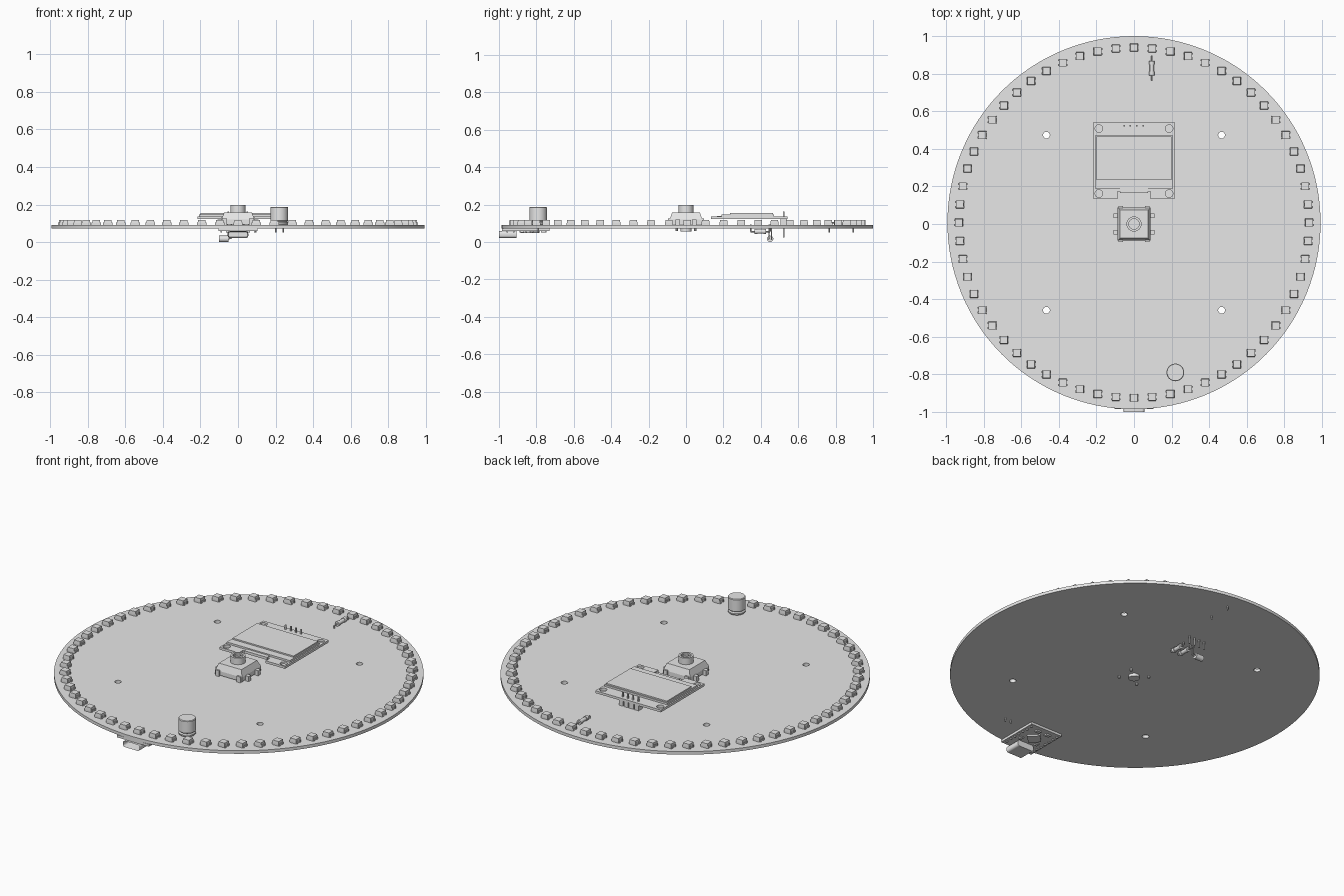
import bpy, bmesh, math
from mathutils import Vector, Matrix

cube = bpy.data.objects.get("Cube")
if cube:
    bpy.data.objects.remove(cube, do_unlink=True)

grey = bpy.data.materials.new("plain_grey")
grey.use_nodes = True
grey.diffuse_color = (0.8, 0.8, 0.8, 1)
grey.node_tree.nodes["Principled BSDF"].inputs["Base Color"].default_value = (0.8, 0.8, 0.8, 1)


def shade(ob):
    bpy.ops.object.select_all(action='DESELECT')
    ob.select_set(True)
    bpy.context.view_layer.objects.active = ob
    bpy.ops.object.shade_smooth_by_angle(angle=math.radians(35))


def finish(bm, name):
    bmesh.ops.recalc_face_normals(bm, faces=bm.faces)
    me = bpy.data.meshes.new(name)
    bm.to_mesh(me)
    bm.free()
    me.materials.append(grey)
    ob = bpy.data.objects.new(name, me)
    bpy.context.collection.objects.link(ob)
    shade(ob)
    return ob


def box(bm, lo, hi, taper=1.0, turn=0.0):
    """Box between two corners; the top may be narrowed, the box turned."""
    lo, hi = Vector(lo), Vector(hi)
    mid, size = (lo + hi) / 2, hi - lo
    verts = bmesh.ops.create_cube(bm, size=1)["verts"]
    rot = Matrix.Rotation(turn, 3, 'Z')
    for v in verts:
        k = taper if v.co.z > 0 else 1
        v.co = rot @ Vector((v.co.x * size.x * k, v.co.y * size.y * k, v.co.z * size.z)) + mid


def rod(bm, a, b, r, r2=None, sides=16):
    """Cylinder or cone from point a to point b."""
    a, b = Vector(a), Vector(b)
    d = b - a
    m = Matrix.Translation((a + b) / 2) @ d.to_track_quat('Z', 'Y').to_matrix().to_4x4()
    bmesh.ops.create_cone(bm, cap_ends=True, segments=sides, radius1=r,
                          radius2=r if r2 is None else r2, depth=d.length, matrix=m)


def lathe(bm, x, y, profile, sides=40):
    """Turned part from (radius, height) points."""
    pts = [bm.verts.new((x + r, y, z)) for r, z in profile]
    edges = [bm.edges.new(e) for e in zip(pts, pts[1:])]
    bmesh.ops.spin(bm, geom=pts + edges, cent=(x, y, 0), axis=(0, 0, 1),
                   angle=math.tau, steps=sides, use_duplicate=False)
    bmesh.ops.remove_doubles(bm, verts=bm.verts, dist=1e-5)


def circle(x, y, r, sides=24):
    return [(x + r * math.cos(i * math.tau / sides), y + r * math.sin(i * math.tau / sides))
            for i in range(sides)]


def plate(name, loops, z0, z1):
    """Flat plate: the first loop is the outline, the others are holes."""
    cu = bpy.data.curves.new(name, 'CURVE')
    cu.dimensions = '2D'
    cu.fill_mode = 'BOTH'
    cu.extrude = (z1 - z0) / 2
    for loop in loops:
        sp = cu.splines.new('POLY')
        sp.points.add(len(loop) - 1)
        for p, (x, y) in zip(sp.points, loop):
            p.co = (x, y, 0, 1)
        sp.use_cyclic_u = True
    cu.materials.append(grey)
    ob = bpy.data.objects.new(name, cu)
    bpy.context.collection.objects.link(ob)
    ob.location.z = (z0 + z1) / 2
    bpy.ops.object.select_all(action='DESELECT')
    ob.select_set(True)
    bpy.context.view_layer.objects.active = ob
    bpy.ops.object.convert(target='MESH')
    shade(bpy.context.object)


BOT, TOP, CY = 0.072, 0.09, 0.007

# round circuit board with four mounting holes
plate("round_board", [circle(0, CY, 0.993, 128)] +
      [circle(sx * 0.466, CY + sy * 0.466, 0.018) for sx in (-1, 1) for sy in (-1, 1)], BOT, TOP)

# ring of sixty light chips, all square to the axes
bm = bmesh.new()
for i in range(60):
    a = i * math.tau / 60
    x, y = 0.932 * math.sin(a), CY + 0.932 * math.cos(a)
    box(bm, (x - 0.021, y - 0.021, TOP), (x + 0.021, y + 0.021, 0.101))
    box(bm, (x - 0.021, y - 0.021, 0.101), (x + 0.021, y + 0.021, 0.117), taper=0.93)
    for sx in (-1, 1):
        for sy in (-1, 1):
            px, py = x + sx * 0.021, y + sy * 0.013
            box(bm, (px - 0.004, py - 0.005, TOP), (px + 0.004, py + 0.005, 0.104))
finish(bm, "light_ring")

# display module: notched carrier, glass, flex strip and header
plate("display_carrier",
      [[(-0.215, 0.133), (-0.088, 0.133), (-0.088, 0.172), (0.088, 0.172), (0.088, 0.133),
        (0.215, 0.133), (0.215, 0.543), (-0.215, 0.543)]] +
      [circle(sx * 0.187, y, 0.02) for sx in (-1, 1) for y in (0.162, 0.508)], 0.122, 0.136)
bm = bmesh.new()
box(bm, (-0.207, 0.19, 0.136), (0.207, 0.47, 0.147))
box(bm, (-0.2, 0.235, 0.147), (0.2, 0.465, 0.155))
finish(bm, "display_glass")
bm = bmesh.new()
box(bm, (-0.075, 0.165, 0.125), (0.075, 0.192, 0.14))
finish(bm, "display_flex")
bm = bmesh.new()
for i in range(4):
    x = -0.053 + i * 0.034
    box(bm, (x - 0.014, 0.505, TOP), (x + 0.014, 0.54, 0.122))
    box(bm, (x - 0.004, 0.518, 0.025), (x + 0.004, 0.526, 0.163))
finish(bm, "display_header")

# push button with legs, side clips and slotted round cap
bm = bmesh.new()
box(bm, (-0.088, -0.088, 0.095), (0.088, 0.088, 0.12))
box(bm, (-0.088, -0.088, 0.12), (0.088, 0.088, 0.158), taper=0.84)
for sx in (-1, 1):
    for sy in (-1, 1):
        box(bm, (sx * 0.07 - 0.012, sy * 0.09 - 0.006, TOP), (sx * 0.07 + 0.012, sy * 0.09 + 0.006, 0.125))
    for y in (-0.045, 0.045):
        box(bm, (sx * 0.097 - 0.012, y - 0.012, TOP), (sx * 0.097 + 0.012, y + 0.012, 0.12))
finish(bm, "button_body")
bm = bmesh.new()
lathe(bm, 0, 0, [(0, 0.158), (0.04, 0.158), (0.04, 0.197), (0.028, 0.197), (0.028, 0.185), (0, 0.185)])
box(bm, (-0.023, -0.005, 0.184), (0.023, 0.005, 0.192))
box(bm, (-0.005, -0.023, 0.184), (0.005, 0.023, 0.192))
finish(bm, "button_cap")
bm = bmesh.new()
rod(bm, (0, 0, 0.056), (0, 0, TOP), 0.03, sides=24)
for x, y in ((-0.06, 0.05), (0.06, 0.05), (-0.06, -0.05), (0.06, -0.05)):
    rod(bm, (x, y, 0.058), (x, y, 0.096), 0.007, sides=10)
finish(bm, "button_pegs")

# upright capacitor
bm = bmesh.new()
lathe(bm, 0.22, -0.79, [(0, 0.092), (0.043, 0.092), (0.047, 0.097), (0.047, 0.104), (0.041, 0.11),
                        (0.047, 0.116), (0.047, 0.184), (0.044, 0.188), (0, 0.188)])
for x in (0.2, 0.24):
    rod(bm, (x, -0.79, 0.05), (x, -0.79, 0.095), 0.004, sides=8)
finish(bm, "capacitor")


def resistor(name, x, y0, y1, z, tip, r):
    """Resistor along y with two leads bent through to height tip."""
    bm = bmesh.new()
    mid, half = (y0 + y1) / 2, (y1 - y0) * 0.27
    rod(bm, (x, mid - half, z), (x, mid + half, z), r * 0.8)
    for s in (-1, 1):
        rod(bm, (x, mid + s * half * 0.55, z), (x, mid + s * half * 1.1, z), r)
    rod(bm, (x, y0, z), (x, y1, z), 0.004, sides=8)
    for y in (y0, y1):
        rod(bm, (x, y, tip), (x, y, z), 0.004, sides=8)
    finish(bm, name)


resistor("upper_resistor", 0.095, 0.765, 0.895, 0.104, 0.05, 0.014)
for side, x in (("left", 0.03), ("right", -0.02)):
    resistor(side + "_lower_resistor", x, 0.345, 0.45, 0.056, 0.095, 0.014)

# small can lying under the board
bm = bmesh.new()
rod(bm, (-0.1, 0.45, 0.017), (-0.05, 0.45, 0.017), 0.017, sides=24)
for y in (0.443, 0.457):
    rod(bm, (-0.052, y, 0.017), (-0.035, y, 0.02), 0.003, sides=8)
    rod(bm, (-0.035, y, 0.02), (-0.035, y, 0.095), 0.003, sides=8)
finish(bm, "lower_can")

# controller board under the front edge
plate("controller_board",
      [[(-0.105, -0.985), (0.105, -0.985), (0.105, -0.73), (-0.105, -0.73)]] +
      [circle(sx * 0.09, -0.955 + i * 0.034, 0.006, 10) for sx in (-1, 1) for i in range(7)], 0.058, BOT)
bm = bmesh.new()
box(bm, (-0.035, -0.87, 0.049), (0.035, -0.80, 0.058), turn=math.pi / 4)
box(bm, (-0.05, -0.775, 0.05), (-0.02, -0.755, 0.058))
box(bm, (0.015, -0.775, 0.05), (0.045, -0.755, 0.058))
for sx in (-1, 1):
    box(bm, (sx * 0.055 - 0.008, -0.89, 0.051), (sx * 0.055 + 0.008, -0.865, 0.058))
    for i in range(7):
        y = -0.955 + i * 0.034
        box(bm, (sx * 0.09 - 0.004, y - 0.004, 0.05), (sx * 0.09 + 0.004, y + 0.004, 0.075))
finish(bm, "controller_chips")

# cable socket: rounded shell with a hollow mouth
bm = bmesh.new()
box(bm, (-0.055, -1.0, 0.022), (0.055, -0.905, 0.058))
long_edges = [e for e in bm.edges if abs(e.verts[0].co.y - e.verts[1].co.y) > 0.05]
bmesh.ops.bevel(bm, geom=long_edges, offset=0.013, segments=4, affect='EDGES', profile=0.5)
mouth = min(bm.faces, key=lambda f: f.calc_center_median().y)
bmesh.ops.inset_region(bm, faces=[mouth], thickness=0.005)
bmesh.ops.translate(bm, verts=mouth.verts, vec=(0, 0.07, 0))
finish(bm, "cable_socket")
